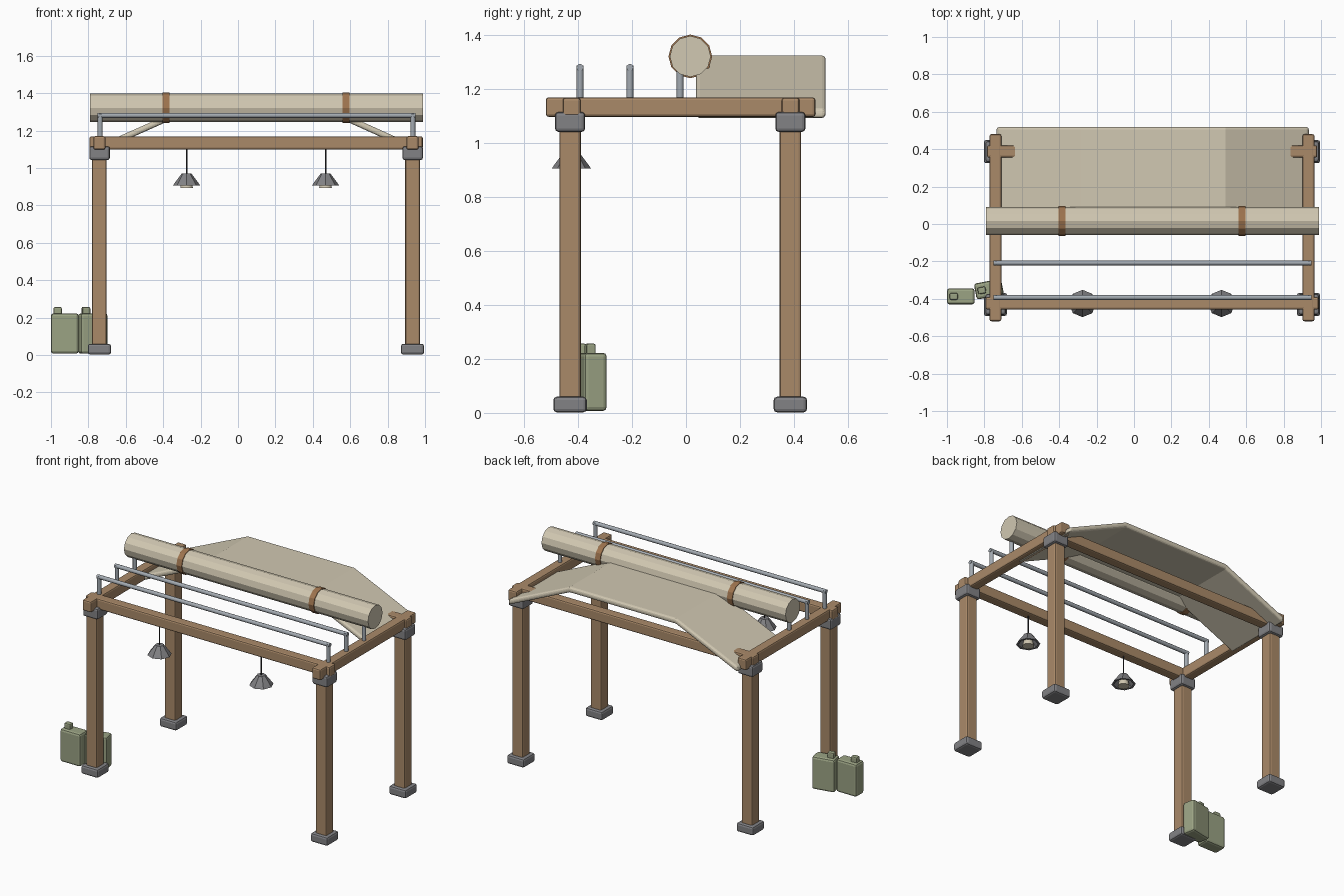
import bpy, math
from mathutils import Vector

if "Cube" in bpy.data.objects:
    bpy.data.objects.remove(bpy.data.objects["Cube"])


def mat(name, rgb):
    m = bpy.data.materials.new(name)
    lin = [((c / 255 + 0.055) / 1.055) ** 2.4 for c in rgb]
    m.diffuse_color = (*lin, 1)
    m.use_nodes = True
    m.node_tree.nodes["Principled BSDF"].inputs["Base Color"].default_value = m.diffuse_color
    return m


WOOD = mat("wood", (170, 138, 105))
STRAP = mat("strap leather", (158, 116, 78))
IRON = mat("dark iron", (130, 130, 133))
STEEL = mat("pale steel", (163, 170, 177))
CANVAS = mat("canvas", (209, 200, 178))
GREEN = mat("can green", (155, 163, 132))
CORD = mat("cord black", (50, 50, 54))


def finish(ob, name, material, bevel=0.0, segments=2):
    ob.name = name
    ob.data.materials.append(material)
    if bevel:
        b = ob.modifiers.new("bevel", 'BEVEL')
        b.width, b.segments = bevel, segments
        b.limit_method, b.angle_limit = 'ANGLE', math.radians(40)
    return ob


def box(name, center, size, material, bevel=0.01, rot=0.0):
    bpy.ops.mesh.primitive_cube_add(size=1, location=center)
    ob = bpy.context.object
    ob.scale = size
    bpy.ops.object.transform_apply(location=False, rotation=False, scale=True)
    ob.rotation_euler.z = rot
    return finish(ob, name, material, bevel)


def rod(name, a, b, r, material, sides=12, smooth=True, r2=None):
    a, b = Vector(a), Vector(b)
    d = b - a
    bpy.ops.mesh.primitive_cone_add(vertices=sides, radius1=r, radius2=r if r2 is None else r2,
                                    depth=d.length, location=(a + b) / 2)
    ob = bpy.context.object
    ob.rotation_euler = d.to_track_quat('Z', 'Y').to_euler()
    if smooth:
        bpy.ops.object.shade_smooth_by_angle(angle=math.radians(40))
    return finish(ob, name, material)


def mesh(name, verts, faces, material, **kw):
    me = bpy.data.meshes.new(name)
    me.from_pydata(verts, [], faces)
    ob = bpy.data.objects.new(name, me)
    bpy.context.collection.objects.link(ob)
    return finish(ob, name, material, **kw)


X_SIDES = (("left", -0.741), ("right", 0.933))
Y_ENDS = (("front", -0.43), ("back", 0.387))

# Posts with iron feet and collars
for sx, x in X_SIDES:
    for sy, y in Y_ENDS:
        tag = f"{sy}_{sx}"
        box(f"post_{tag}", (x, y, 0.57), (0.078, 0.08, 1.08), WOOD)
        box(f"foot_{tag}", (x, y, 0.031), (0.124, 0.124, 0.058), IRON, 0.013)
        box(f"collar_{tag}", (x + 0.001, y, 1.079), (0.11, 0.112, 0.074), IRON, 0.013)

# Crossing top beams
for sx, x in X_SIDES:
    box(f"side_beam_{sx}", (x, -0.02, 1.134), (0.064, 1.0, 0.072), WOOD)
box("front_beam", (0.097, -0.424, 1.134), (1.782, 0.066, 0.070), WOOD)
box("back_beam", (0.097, 0.388, 1.134), (1.765, 0.066, 0.070), WOOD)

# Steel roof rails on short uprights
for i, y in enumerate((-0.393, -0.208, -0.022), 1):
    rod(f"rail_{i}", (-0.75, y, 1.281), (0.948, y, 1.281), 0.013, STEEL)
    for sx, x in (("left", -0.737), ("right", 0.935)):
        rod(f"rail_upright_{i}_{sx}", (x, y, 1.15), (x, y, 1.288), 0.013, STEEL)

# Rolled canvas and its straps
rod("canvas_roll", (-0.79, 0.016, 1.322), (0.99, 0.016, 1.322), 0.076, CANVAS, 12, False)
for sx, x in (("left", -0.385), ("right", 0.578)):
    rod(f"roll_strap_{sx}", (x - 0.019, 0.016, 1.322), (x + 0.019, 0.016, 1.322),
        0.081, STRAP, 12, False)

# Spread canvas: a folded slab with rounded edges
T, Y0, Y1 = 0.036, 0.038, 0.518
fold = [(-0.735, 1.107), (-0.285, 1.307), (0.49, 1.307), (0.935, 1.107)]
outline = [(x, z + T / 2) for x, z in fold] + [(x, z - T / 2) for x, z in reversed(fold)]
n = len(outline)
verts = [(x, y, z) for y in (Y0, Y1) for x, z in outline]
faces = [(i, i + n, (i + 1) % n + n, (i + 1) % n) for i in range(n)]
for k in range(3):
    quad = (k, k + 1, n - 2 - k, n - 1 - k)
    faces += [quad, tuple(i + n for i in reversed(quad))]
mesh("spread_canvas", verts, faces, CANVAS, bevel=0.014, segments=3)

# Hanging lamps: cord, open faceted shade, bulb
for sx, x in (("left", -0.275), ("right", 0.468)):
    y = -0.425
    rod(f"lamp_cord_{sx}", (x, y, 0.96), (x, y, 1.11), 0.004, CORD, 8)
    rings = [(0.026, 0.970), (0.062, 0.922), (0.073, 0.906), (0.060, 0.906), (0.022, 0.958)]
    S = 8
    v = [(x + r * math.cos(2 * math.pi * k / S), y + r * math.sin(2 * math.pi * k / S), z)
         for r, z in rings for k in range(S)]
    f = [(j * S + k, (j + 1) * S + k, (j + 1) * S + (k + 1) % S, j * S + (k + 1) % S)
         for j in range(len(rings) - 1) for k in range(S)]
    f.append(tuple(range(S)))
    f.append(tuple(reversed(range(4 * S, 5 * S))))
    mesh(f"lamp_shade_{sx}", v, f, IRON)
    rod(f"lamp_bulb_{sx}", (x, y, 0.892), (x, y, 0.955), 0.036, CANVAS, 10, r2=0.022)

# Fuel cans standing by the front left post
for i, (x, y, a) in enumerate(((-0.926, -0.387, 0.0), (-0.776, -0.348, math.radians(11))), 1):
    box(f"fuel_can_{i}", (x, y, 0.115), (0.148, 0.086, 0.216), GREEN, 0.014, a)
    cx, cy = x - 0.038 * math.cos(a), y - 0.038 * math.sin(a)
    box(f"fuel_can_cap_{i}", (cx, cy, 0.235), (0.044, 0.036, 0.044), GREEN, 0.008, a)
